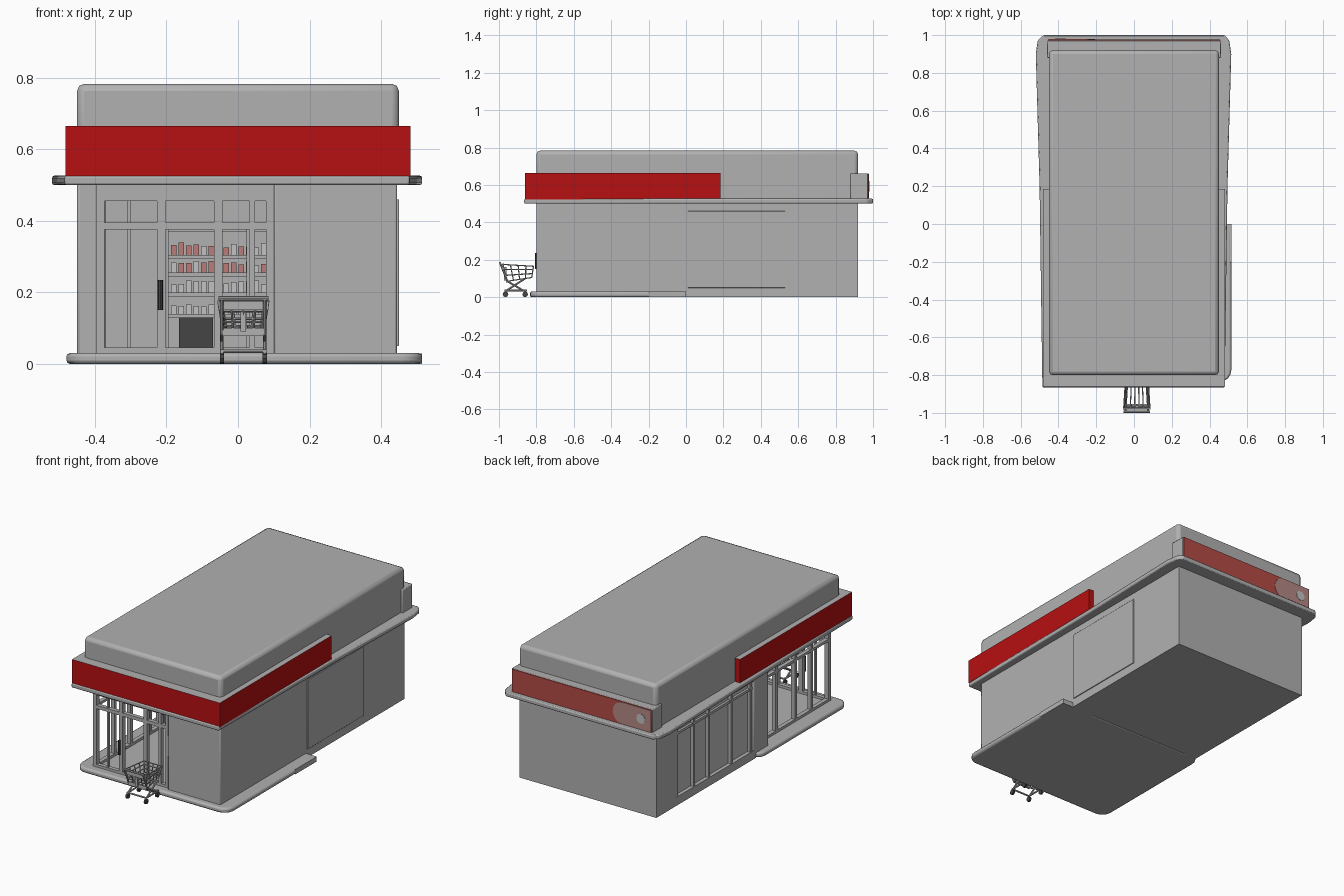
import bpy, bmesh, random
from mathutils import Vector

random.seed(4)
if "Cube" in bpy.data.objects:
    bpy.data.objects.remove(bpy.data.objects["Cube"], do_unlink=True)


def material(name, r, g, b):
    m = bpy.data.materials.new(name)
    m.use_nodes = True
    m.diffuse_color = (r, g, b, 1)
    node = next(n for n in m.node_tree.nodes if n.type == 'BSDF_PRINCIPLED')
    node.inputs["Base Color"].default_value = (r, g, b, 1)
    node.inputs["Roughness"].default_value = 0.8
    return m


GREY = material("wall grey", 0.44, 0.44, 0.44)
RED = material("sign red", 0.47, 0.005, 0.006)
FADED = material("faded red", 0.45, 0.07, 0.06)
PALE = material("pale pink", 0.45, 0.25, 0.24)
PANE = material("pane grey", 0.54, 0.54, 0.54)
DARK = material("dark grey", 0.06, 0.06, 0.06)
PINK = material("product pink", 0.5, 0.2, 0.19)


def finish(name, bm, mats, bevel=0.0, segments=2):
    bmesh.ops.recalc_face_normals(bm, faces=bm.faces[:])
    mesh = bpy.data.meshes.new(name)
    bm.to_mesh(mesh)
    bm.free()
    for m in mats:
        mesh.materials.append(m)
    ob = bpy.data.objects.new(name, mesh)
    bpy.context.collection.objects.link(ob)
    if bevel:
        mod = ob.modifiers.new("soft edges", 'BEVEL')
        mod.width, mod.segments, mod.limit_method = bevel, segments, 'ANGLE'
    return ob


def add_box(bm, x, y, z):
    """Box from three (min, max) ranges."""
    geo = bmesh.ops.create_cube(bm, size=1)
    for v in geo["verts"]:
        v.co = [(r[0] + r[1]) / 2 + c * (r[1] - r[0]) for r, c in zip((x, y, z), v.co)]


def boxes(name, ranges, mat=GREY, bevel=0.0):
    bm = bmesh.new()
    for r in ranges:
        add_box(bm, *r)
    return finish(name, bm, [mat], bevel)


def prism(name, outline, z0, z1, mats=(GREY,), bevel=0.0, top_mat=0, corners=0.0):
    """Flat outline raised from z0 to z1, with optional rounded corners."""
    bm = bmesh.new()
    face = bm.faces.new([bm.verts.new((x, y, z0)) for x, y in outline])
    if corners:
        bmesh.ops.bevel(bm, geom=bm.verts[:], offset=corners, segments=4,
                        profile=0.5, affect='VERTICES')
        bm.faces.ensure_lookup_table()
        face = bm.faces[0]
    new = bmesh.ops.extrude_face_region(bm, geom=[face])["geom"]
    bmesh.ops.translate(bm, vec=(0, 0, z1 - z0),
                        verts=[g for g in new if isinstance(g, bmesh.types.BMVert)])
    bm.normal_update()
    for f in bm.faces:
        if abs(f.normal.z) > 0.9:
            f.material_index = top_mat
    return finish(name, bm, mats, bevel)


def rods(name, segments, radius, mat=GREY):
    """Round bars between pairs of points."""
    bm = bmesh.new()
    for a, b in segments:
        a, b = Vector(a), Vector(b)
        geo = bmesh.ops.create_cone(bm, cap_ends=True, segments=8, radius1=radius,
                                    radius2=radius, depth=(b - a).length)
        turn = Vector((0, 0, 1)).rotation_difference(b - a).to_matrix()
        for v in geo["verts"]:
            v.co = turn @ v.co + (a + b) / 2
    return finish(name, bm, [mat])


def rect(x0, x1, y0, y1):
    return [(x0, y0), (x1, y0), (x1, y1), (x0, y1)]


# Ground slab, wider around the shop front
prism("base_slab", rect(-0.48, 0.515, -0.835, -0.0), 0, 0.03, bevel=0.01, corners=0.06)
prism("base_corner", rect(0.3, 0.515, -0.2, 0.0), 0, 0.029)

# Rear block with recessed side glazing
X0, X1 = -0.45, 0.445
boxes("rear_block", [
    ((X0 + 0.03, X1), (0.0, 0.92), (0, 0.51)),
    ((X0, X0 + 0.04), (0.73, 0.92), (0, 0.51)),
    ((X0, X0 + 0.04), (-0.01, 0.74), (0, 0.05)),
    ((X0, X0 + 0.04), (-0.01, 0.74), (0.46, 0.51)),
])
boxes("side_pier", [((X0, X0 + 0.08), (-0.13, 0.01), (0, 0.51))], bevel=0.008)
boxes("rear_window_panes", [((X0 + 0.022, X0 + 0.032), (0.0, 0.735), (0.04, 0.47))], PANE)
boxes("rear_window_mullions",
      [((X0 + 0.004, X0 + 0.03), (y - 0.008, y + 0.008), (0.04, 0.47))
       for y in (0.03, 0.21, 0.42, 0.56, 0.72)]
      + [((X0 + 0.008, X0 + 0.03), (0.0, 0.735), (0.41, 0.425))])
boxes("side_door_panel", [((X1 - 0.002, X1 + 0.005), (0.01, 0.53), (0.05, 0.46))], bevel=0.002)

# Solid walls of the shop front
boxes("front_wall", [((0.10, X1), (-0.80, -0.77), (0.0, 0.51)),
                     ((X1 - 0.03, X1), (-0.80, 0.01), (0.0, 0.51))], bevel=0.006)

# Open front and side glazing frames
FX, FY = -0.385, -0.775
frame = [((x - w, x + w), (FY - 0.012, FY + 0.012), (0.03, 0.51))
         for x, w in ((-0.385, 0.012), (-0.215, 0.012), (-0.055, 0.012),
                      (0.04, 0.008), (0.09, 0.012))]
frame += [((-0.39, 0.10), (FY - 0.012, FY + 0.012), z)
          for z in ((0.03, 0.045), (0.375, 0.395), (0.455, 0.51))]
boxes("front_window_frame", frame)
boxes("front_thin_mullion", [((-0.31, -0.30), (FY - 0.006, FY + 0.006), (0.03, 0.46))])
side = [((FX - 0.012, FX + 0.012), (y - 0.01, y + 0.01), (0.03, 0.51))
        for y in (-0.15, -0.28, -0.46, -0.61)]
side += [((FX - 0.012, FX + 0.012), (FY, -0.12), z)
         for z in ((0.03, 0.045), (0.385, 0.40), (0.455, 0.51))]
boxes("side_window_frame", side)
rods("door_handle", [((-0.217, -0.80, 0.15), (-0.217, -0.80, 0.235))], 0.007, DARK)

# Shelving with goods inside the shop
LEVELS = (0.14, 0.2, 0.255, 0.305)
boxes("shelf_rack",
      [((-0.20, 0.10), (-0.13, 0.0), (z - 0.012, z)) for z in LEVELS + (0.38,)]
      + [((x - 0.006, x + 0.006), (-0.135, 0.0), (0.03, 0.38))
         for x in (-0.2, -0.06, 0.03, 0.1)])
goods = {"pale_goods": [], "pink_goods": []}
for z in LEVELS:
    for i in range(13):
        x = -0.18 + i * 0.021
        h = random.uniform(0.02, 0.034)
        kind = "pink_goods" if z > 0.25 and random.random() < 0.6 else "pale_goods"
        goods[kind].append(((x - 0.008, x + 0.008), (-0.12, -0.09), (z, z + h)))
boxes("pale_goods", goods["pale_goods"], PANE)
boxes("pink_goods", goods["pink_goods"], PINK)
boxes("dark_bin", [((-0.165, -0.07), (-0.14, -0.05), (0.03, 0.13))], DARK)

# Canopy slab, slightly wider at the back
prism("canopy_slab", [(-0.485, -0.865), (0.48, -0.865), (0.495, 0.2), (0.515, 0.9),
                      (0.505, 0.97), (0.48, 1.0), (-0.48, 1.0), (-0.51, 0.97),
                      (-0.52, 0.9), (-0.50, 0.2)], 0.5, 0.526, bevel=0.006)

# Roof block and rear parapet
boxes("roof_block", [((-0.45, 0.45), (-0.80, 0.92), (0.51, 0.783))], bevel=0.02)
prism("rear_parapet", [(-0.46, 0.88), (0.46, 0.88), (0.46, 0.972), (-0.46, 0.972)],
      0.52, 0.662, bevel=0.004)

# Red sign band wrapping the front: coloured sides, plain top
prism("sign_band", [(-0.483, -0.86), (0.483, -0.86), (0.483, 0.185), (0.44, 0.185),
                    (0.44, -0.79), (-0.44, -0.79), (-0.44, 0.185), (-0.483, 0.185)],
      0.522, 0.665, mats=(RED, GREY), top_mat=1)

# Rear sign with a pale rounded patch and a round spot
boxes("rear_sign", [((-0.455, 0.455), (0.97, 0.977), (0.527, 0.66))], FADED)


def disc(name, x, z, radius, y, mat, stretch=1.0):
    bm = bmesh.new()
    geo = bmesh.ops.create_cone(bm, cap_ends=True, segments=24, radius1=radius,
                                radius2=radius, depth=0.004)
    for v in geo["verts"]:
        v.co = (x + v.co.x * stretch, y + v.co.z, z + v.co.y)
    finish(name, bm, [mat])


disc("rear_sign_patch_end", -0.27, 0.593, 0.064, 0.977, PALE)
boxes("rear_sign_patch", [((-0.453, -0.27), (0.975, 0.979), (0.529, 0.657))], PALE)
disc("rear_sign_spot", -0.39, 0.593, 0.028, 0.979, PANE)

# Shopping cart: tapered wire basket on a rod frame
CX, HALF = 0.015, 0.07


def ring(t):
    """Basket loop at height fraction t, from bottom to rim."""
    w = HALF * (0.8 + 0.2 * t)
    near, far = -0.955 - 0.025 * t, -0.825 + 0.01 * t
    zn, zf = 0.085 + 0.09 * t, 0.105 + 0.06 * t
    return [(CX - w, near, zn), (CX + w, near, zn),
            (CX + w * 0.85, far, zf), (CX - w * 0.85, far, zf)]


def lerp(a, b, t):
    return Vector(a).lerp(Vector(b), t)


wires, low, high = [], ring(0), ring(1)
for t in (0, 0.35, 0.7, 1):
    r = ring(t)
    wires += [(r[i], r[(i + 1) % 4]) for i in range(4)]
for i in range(4):
    for k in range(4):
        j = (i + 1) % 4
        wires.append((lerp(low[i], low[j], k / 4), lerp(high[i], high[j], k / 4)))
for k in range(1, 5):
    wires.append((lerp(low[0], low[1], k / 5), lerp(low[3], low[2], k / 5)))
rods("cart_basket", wires, 0.003)
x0, x1 = CX - HALF, CX + HALF
boxes("cart_back_panel", [((x0, x1), (-0.982, -0.974), (0.15, 0.18)),
                          ((x0 + 0.012, x1 - 0.012), (-0.962, -0.954), (0.078, 0.1)),
                          ((CX - 0.008, CX + 0.008), (-0.972, -0.96), (0.09, 0.16))])
rods("cart_handle", [((x0, -0.994, 0.183), (x1, -0.994, 0.183))], 0.006)
legs, axles = [], []
for s in (-1, 1):
    x = CX + s * 0.06
    legs += [((x, -0.994, 0.183), (x, -0.955, 0.085)),
             ((x, -0.955, 0.085), (x, -0.87, 0.035)),
             ((x, -0.86, 0.1), (x, -0.96, 0.035)),
             ((x, -0.97, 0.035), (x, -0.85, 0.035))]
    for y in (-0.965, -0.86):
        legs.append(((x, y, 0.04), (x, y, 0.016)))
        axles.append(((x - 0.006, y, 0.015), (x + 0.006, y, 0.015)))
for y in (-0.965, -0.855):
    legs.append(((CX - 0.06, y, 0.035), (CX + 0.06, y, 0.035)))
rods("cart_frame", legs, 0.005)
rods("cart_wheels", axles, 0.015, DARK)

# Smooth shading with sharp edges kept
meshes = [o for o in bpy.context.scene.objects if o.type == 'MESH']
bpy.ops.object.select_all(action='DESELECT')
for o in meshes:
    o.select_set(True)
bpy.context.view_layer.objects.active = meshes[0]
bpy.ops.object.shade_smooth_by_angle()
